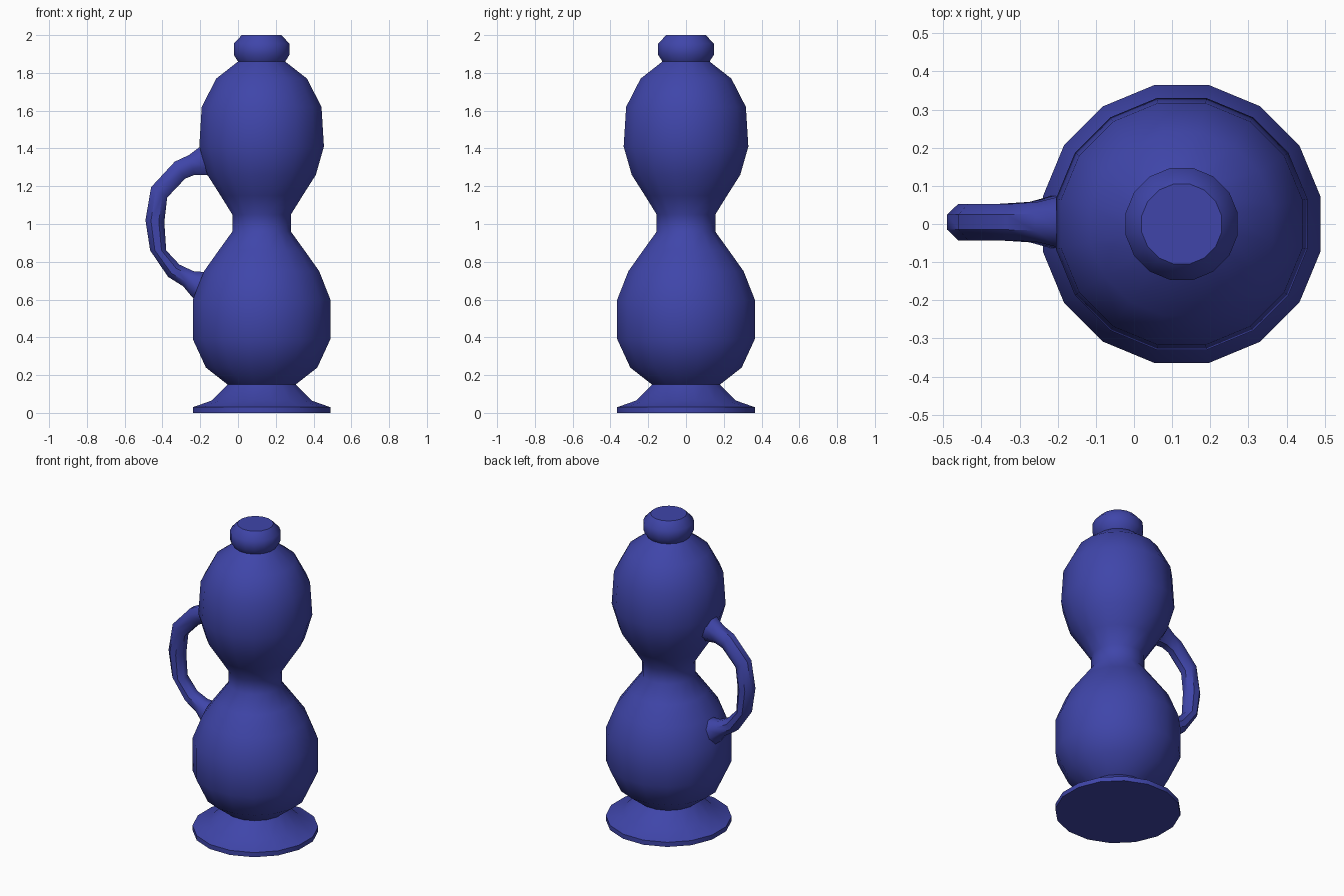
import bpy, bmesh, math

if "Cube" in bpy.data.objects:
    bpy.data.objects.remove(bpy.data.objects["Cube"])

CX = 0.125   # axis of the turned parts
SIDES = 16

mat = bpy.data.materials.new("blue_glaze")
mat.diffuse_color = (0.05, 0.06, 0.40, 1)
mat.use_nodes = True
mat.node_tree.nodes["Principled BSDF"].inputs["Base Color"].default_value = mat.diffuse_color


def loft(name, rings):
    """Skin a list of closed rings and cap both ends."""
    bm = bmesh.new()
    vs = [[bm.verts.new(p) for p in r] for r in rings]
    n = len(vs[0])
    for a, b in zip(vs, vs[1:]):
        for i in range(n):
            j = (i + 1) % n
            bm.faces.new((a[i], a[j], b[j], b[i]))
    bm.faces.new(vs[0][::-1])
    bm.faces.new(vs[-1])
    bmesh.ops.recalc_face_normals(bm, faces=bm.faces)
    me = bpy.data.meshes.new(name)
    bm.to_mesh(me)
    bm.free()
    ob = bpy.data.objects.new(name, me)
    bpy.context.collection.objects.link(ob)
    me.materials.append(mat)
    bpy.ops.object.select_all(action='DESELECT')
    ob.select_set(True)
    bpy.context.view_layer.objects.active = ob
    bpy.ops.object.shade_smooth_by_angle(angle=math.radians(44))
    return ob


def circle(r, z):
    r /= math.cos(math.pi / SIDES)
    angles = [(i + 0.5) * math.tau / SIDES for i in range(SIDES)]
    return [(CX + r * math.cos(a), r * math.sin(a), z) for a in angles]


# Turned vessel: flared foot, lower bulb, waist, upper bulb, stopper
profile = [
    (0.364, 0), (0.364, 0.03), (0.265, 0.065), (0.18, 0.15),
    (0.295, 0.24), (0.364, 0.39), (0.364, 0.60), (0.305, 0.75),
    (0.227, 0.86), (0.155, 0.96), (0.155, 1.05), (0.217, 1.15),
    (0.287, 1.26), (0.33, 1.41), (0.317, 1.62), (0.24, 1.77),
    (0.125, 1.86), (0.147, 1.895), (0.147, 1.955), (0.105, 2.0)]
loft("vessel_body", [circle(r, z) for r, z in profile])

# Handle: outer x, z, inner x, z, half width
sections = [
    (-0.13, 1.46, -0.10, 1.24, 0.08),
    (-0.20, 1.41, -0.17, 1.26, 0.068),
    (-0.26, 1.365, -0.23, 1.26, 0.053),
    (-0.335, 1.33, -0.28, 1.24, 0.048),
    (-0.46, 1.195, -0.375, 1.14, 0.048),
    (-0.49, 1.02, -0.39, 1.01, 0.048),
    (-0.465, 0.86, -0.38, 0.86, 0.048),
    (-0.37, 0.72, -0.31, 0.785, 0.048),
    (-0.29, 0.67, -0.235, 0.75, 0.053),
    (-0.24, 0.61, -0.17, 0.745, 0.068),
    (-0.15, 0.54, -0.10, 0.73, 0.08)]


def handle_ring(ox, oz, ix, iz, w):
    k = 1 / math.cos(math.pi / 8)
    ring = []
    for i in range(8):
        a = (i + 0.5) * math.tau / 8
        t = k * math.cos(a) / 2
        ring.append(((ox + ix) / 2 + (ox - ix) * t,
                     0.005 + w * k * math.sin(a),
                     (oz + iz) / 2 + (oz - iz) * t))
    return ring


loft("handle", [handle_ring(*s) for s in sections])
